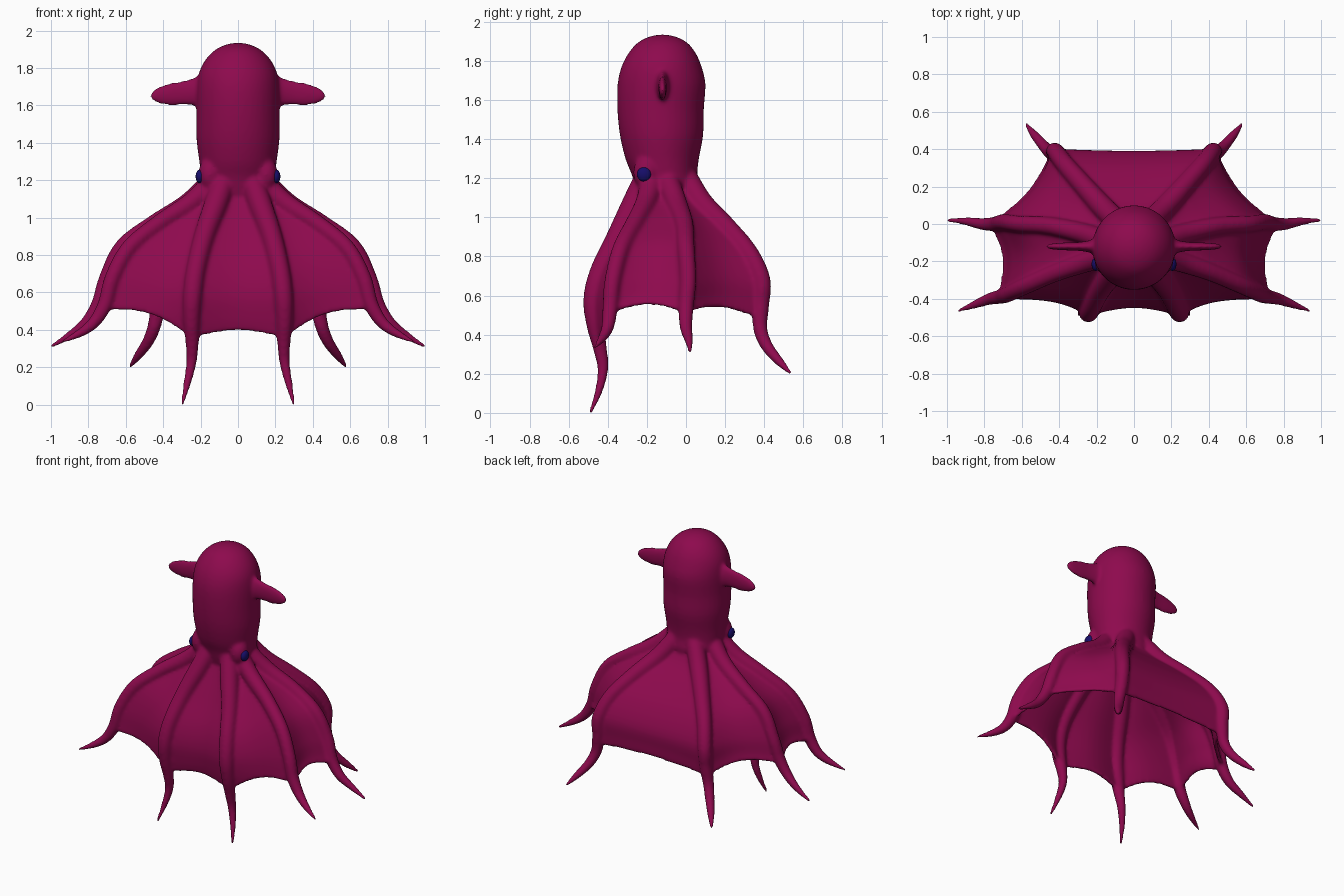
import bpy, bmesh
from math import sin, cos, pi
from mathutils import Vector

if "Cube" in bpy.data.objects:
    bpy.data.objects.remove(bpy.data.objects["Cube"])


def material(name, color):
    m = bpy.data.materials.new(name)
    m.diffuse_color = color
    m.use_nodes = True
    m.node_tree.nodes["Principled BSDF"].inputs["Base Color"].default_value = m.diffuse_color
    return m


skin = material("skin", (0.27, 0.003, 0.075, 1))
navy = material("eye_navy", (0.008, 0.004, 0.14, 1))


def add_object(name, bm, mat):
    bmesh.ops.recalc_face_normals(bm, faces=bm.faces)
    me = bpy.data.meshes.new(name)
    bm.to_mesh(me)
    bm.free()
    me.materials.append(mat)
    me.polygons.foreach_set("use_smooth", [True] * len(me.polygons))
    ob = bpy.data.objects.new(name, me)
    bpy.context.collection.objects.link(ob)
    return ob


def loft(name, rings, caps=True):
    bm = bmesh.new()
    rows = [[bm.verts.new(p) for p in ring] for ring in rings]
    n = len(rows[0])
    for a, b in zip(rows, rows[1:]):
        for i in range(n):
            j = (i + 1) % n
            bm.faces.new((a[i], a[j], b[j], b[i]))
    if caps:
        bm.faces.new(rows[0])
        bm.faces.new(rows[-1])
    return add_object(name, bm, skin)


def spline(pts, t):
    """Catmull-Rom through tuples, t measured in point indices."""
    last = len(pts) - 1
    i = min(int(t), last - 1)
    f = t - i
    p = [pts[max(0, min(last, i + k))] for k in (-1, 0, 1, 2)]
    return [0.5 * (2 * b + (c - a) * f + (2 * a - 5 * b + 4 * c - d) * f * f
                   + (3 * b - a - 3 * c + d) * f ** 3) for a, b, c, d in zip(*p)]


def sample(pts, steps):
    return [spline(pts, k / steps) for k in range((len(pts) - 1) * steps + 1)]


def ellipse(center, u, v, n=24):
    return [center + u * cos(2 * pi * k / n) + v * sin(2 * pi * k / n) for k in range(n)]


parts = []

# Mantle and head: z, centre y, half width, half depth
mantle = [(1.00, -0.10, 0.05, 0.05), (1.05, -0.10, 0.13, 0.12), (1.14, -0.095, 0.185, 0.16),
          (1.22, -0.11, 0.197, 0.168), (1.30, -0.122, 0.207, 0.188), (1.42, -0.125, 0.222, 0.213),
          (1.55, -0.13, 0.222, 0.221), (1.68, -0.125, 0.222, 0.225), (1.77, -0.125, 0.21, 0.205),
          (1.84, -0.122, 0.177, 0.172), (1.895, -0.12, 0.125, 0.125), (1.925, -0.12, 0.065, 0.065),
          (1.935, -0.12, 0.01, 0.01)]
parts.append(loft("mantle", [ellipse(Vector((0, y, z)), Vector((rx, 0, 0)), Vector((0, ry, 0)), 40)
                             for z, y, rx, ry in sample(mantle, 3)]))

# Side fins: x, centre z, half height, half thickness
fin = [(0.15, 1.685, 0.12, 0.055), (0.22, 1.675, 0.08, 0.036), (0.29, 1.667, 0.066, 0.024),
       (0.36, 1.66, 0.061, 0.021), (0.42, 1.655, 0.047, 0.018), (0.455, 1.652, 0.027, 0.014),
       (0.47, 1.65, 0.008, 0.008)]
for s in (1, -1):
    parts.append(loft("fin", [ellipse(Vector((s * x, -0.12, z)), Vector((0, 0, h)), Vector((0, d, 0)))
                              for x, z, h, d in sample(fin, 3)]))

# Arms on the right half: x, y, z, radius
front = [(0.06, -0.185, 1.24, 0.062), (0.115, -0.26, 1.08, 0.064), (0.18, -0.352, 0.90, 0.056),
         (0.225, -0.442, 0.72, 0.052), (0.243, -0.475, 0.58, 0.051), (0.248, -0.465, 0.45, 0.045),
         (0.245, -0.44, 0.33, 0.036), (0.25, -0.425, 0.22, 0.028), (0.275, -0.45, 0.10, 0.02),
         (0.30, -0.492, -0.005, 0.009)]
front_side = [(0.12, -0.17, 1.2, 0.062), (0.25, -0.203, 1.08, 0.055), (0.42, -0.262, 0.97, 0.048),
              (0.58, -0.332, 0.84, 0.045), (0.67, -0.374, 0.68, 0.043), (0.71, -0.388, 0.54, 0.04),
              (0.77, -0.40, 0.44, 0.033), (0.85, -0.43, 0.38, 0.023), (0.945, -0.467, 0.335, 0.009)]
side = [(0.13, -0.10, 1.2, 0.062), (0.27, -0.05, 1.075, 0.055), (0.45, -0.01, 0.967, 0.048),
        (0.615, 0.0, 0.845, 0.045), (0.70, 0.01, 0.68, 0.043), (0.745, 0.0, 0.54, 0.04),
        (0.81, 0.0, 0.44, 0.033), (0.90, 0.015, 0.37, 0.023), (1.005, 0.02, 0.308, 0.009)]
back = [(0.07, 0.0, 1.2, 0.062), (0.16, 0.083, 1.07, 0.06), (0.27, 0.205, 0.95, 0.054),
        (0.37, 0.32, 0.82, 0.049), (0.42, 0.386, 0.68, 0.047), (0.427, 0.383, 0.55, 0.043),
        (0.445, 0.38, 0.43, 0.037), (0.48, 0.415, 0.34, 0.032), (0.535, 0.48, 0.26, 0.024),
        (0.58, 0.538, 0.2, 0.009)]


def mirror(pts):
    return [(-x, y, z, r) for x, y, z, r in pts]


right = [front, front_side, side, back]
arms = right + [mirror(a) for a in reversed(right)]
for arm in arms:
    path = sample(arm, 6)
    pos = [Vector(p[:3]) for p in path]
    around = (pos[-1] - pos[0]).cross(Vector((0, 0, 1))).normalized()
    rings = []
    for k, p in enumerate(path):
        tan = (pos[min(k + 1, len(pos) - 1)] - pos[max(k - 1, 0)]).normalized()
        u = (around - tan * tan.dot(around)).normalized()
        rings.append(ellipse(pos[k], u * p[3], tan.cross(u) * p[3], 16))
    parts.append(loft("arm", rings))

# Web stretched between neighbouring arms, sagging inward and up at the hem
reach = [5.75, 5.25, 5.25, 5.55]
reach += reach[::-1]
pull = [0.055, 0.06, 0.06, 0.01, 0.06, 0.06, 0.055, 0.09]
lift = [0.045, 0.045, 0.045, 0.02, 0.045, 0.045, 0.045, 0.04]
rows, cols = 28, 10
rings = []
for r in range(rows + 1):
    t = r / rows
    ring = []
    for i in range(8):
        j = (i + 1) % 8
        a = Vector(spline(arms[i], t * reach[i])[:3])
        b = Vector(spline(arms[j], t * reach[j])[:3])
        for c in range(cols):
            f = c / cols
            bow = sin(pi * f)
            p = a.lerp(b, f)
            axis = Vector((0, -0.1, p.z))
            p = p.lerp(axis, (pull[i] + 0.02 * sin(pi * t)) * bow)
            p.z += lift[i] * bow * t ** 4
            ring.append(p)
    rings.append(ring)
web = loft("web", rings, caps=False)
thick = web.modifiers.new("thickness", "SOLIDIFY")
thick.thickness = 0.024
thick.offset = 0
bpy.context.view_layer.objects.active = web
web.select_set(True)
bpy.ops.object.modifier_apply(modifier="thickness")
parts.append(web)


def ball(name, center, radius, scale, mat):
    bm = bmesh.new()
    bmesh.ops.create_uvsphere(bm, u_segments=24, v_segments=16, radius=radius)
    for v in bm.verts:
        v.co = Vector(v.co[k] * scale[k] + center[k] for k in range(3))
    return add_object(name, bm, mat)


# Eyes and the soft sockets around them
for s, label in ((1, "right"), (-1, "left")):
    parts.append(ball("eye_socket", (s * 0.15, -0.20, 1.23), 0.07, (0.9, 1, 1.3), skin))
    ball(label + "_eye", (s * 0.205, -0.215, 1.22), 0.036, (0.6, 1, 1), navy)

# Fuse the skin parts into one soft body
bpy.ops.object.select_all(action="DESELECT")
for ob in parts:
    ob.select_set(True)
body = parts[0]
bpy.context.view_layer.objects.active = body
bpy.ops.object.join()
body.name = "octopus_body"
fuse = body.modifiers.new("fuse", "REMESH")
fuse.mode = "VOXEL"
fuse.voxel_size = 0.01
fuse.use_smooth_shade = True
soft = body.modifiers.new("soften", "SMOOTH")
soft.factor = 0.5
soft.iterations = 12
